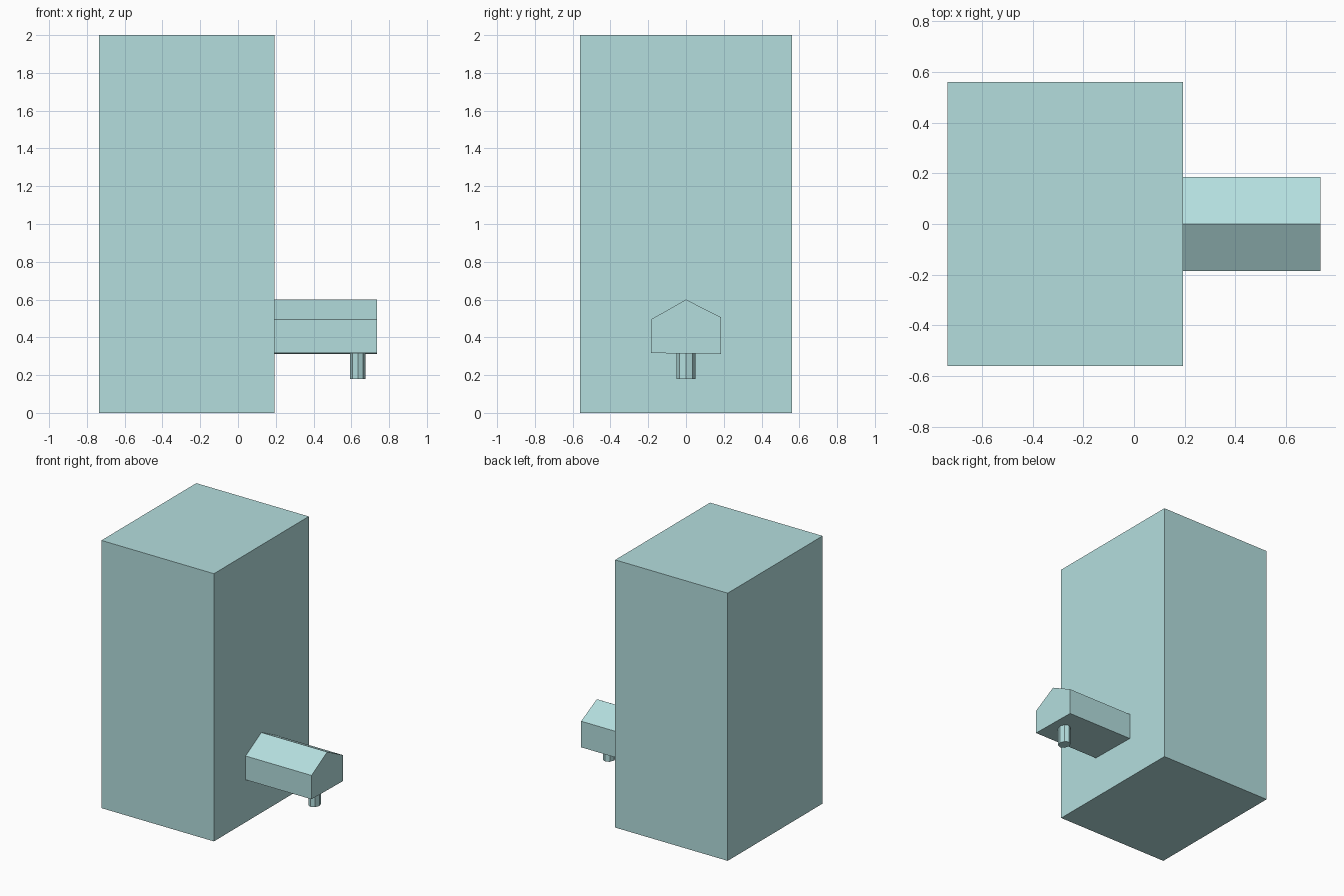
import bpy, bmesh, math

if "Cube" in bpy.data.objects:
    bpy.data.objects.remove(bpy.data.objects["Cube"])

mat = bpy.data.materials.new("pale aqua")
mat.diffuse_color = (0.456, 0.730, 0.730, 1.0)
mat.use_nodes = True
mat.node_tree.nodes["Principled BSDF"].inputs["Base Color"].default_value = mat.diffuse_color


def prism(name, ring, offset):
    """Extrude a closed ring of 3D points along an offset."""
    bm = bmesh.new()
    face = bm.faces.new([bm.verts.new(p) for p in ring])
    ext = bmesh.ops.extrude_face_region(bm, geom=[face], use_keep_orig=True)
    moved = [v for v in ext["geom"] if isinstance(v, bmesh.types.BMVert)]
    bmesh.ops.translate(bm, verts=moved, vec=offset)
    bmesh.ops.recalc_face_normals(bm, faces=bm.faces[:])
    mesh = bpy.data.meshes.new(name)
    bm.to_mesh(mesh)
    bm.free()
    mesh.materials.append(mat)
    obj = bpy.data.objects.new(name, mesh)
    bpy.context.collection.objects.link(obj)
    return obj


# Tall main block
x0, x1, w = -0.737, 0.193, 0.56
prism("main_block", [(x0, -w, 0), (x1, -w, 0), (x1, w, 0), (x0, w, 0)], (0, 0, 2))

# Gabled spout arm on the right face, with slightly uneven eaves
profile = [(-0.185, 0.317), (0.185, 0.311), (0.185, 0.506), (0, 0.6), (-0.185, 0.495)]
prism("spout_arm", [(x1, y, z) for y, z in profile], (0.737 - x1, 0, 0))

# Short eight-sided nozzle under the arm
ring = [(0.634 + 0.04 * math.cos(a), 0.049 * math.sin(a), 0.18)
        for a in (math.tau * i / 8 for i in range(8))]
prism("nozzle", ring, (0, 0, 0.135))
